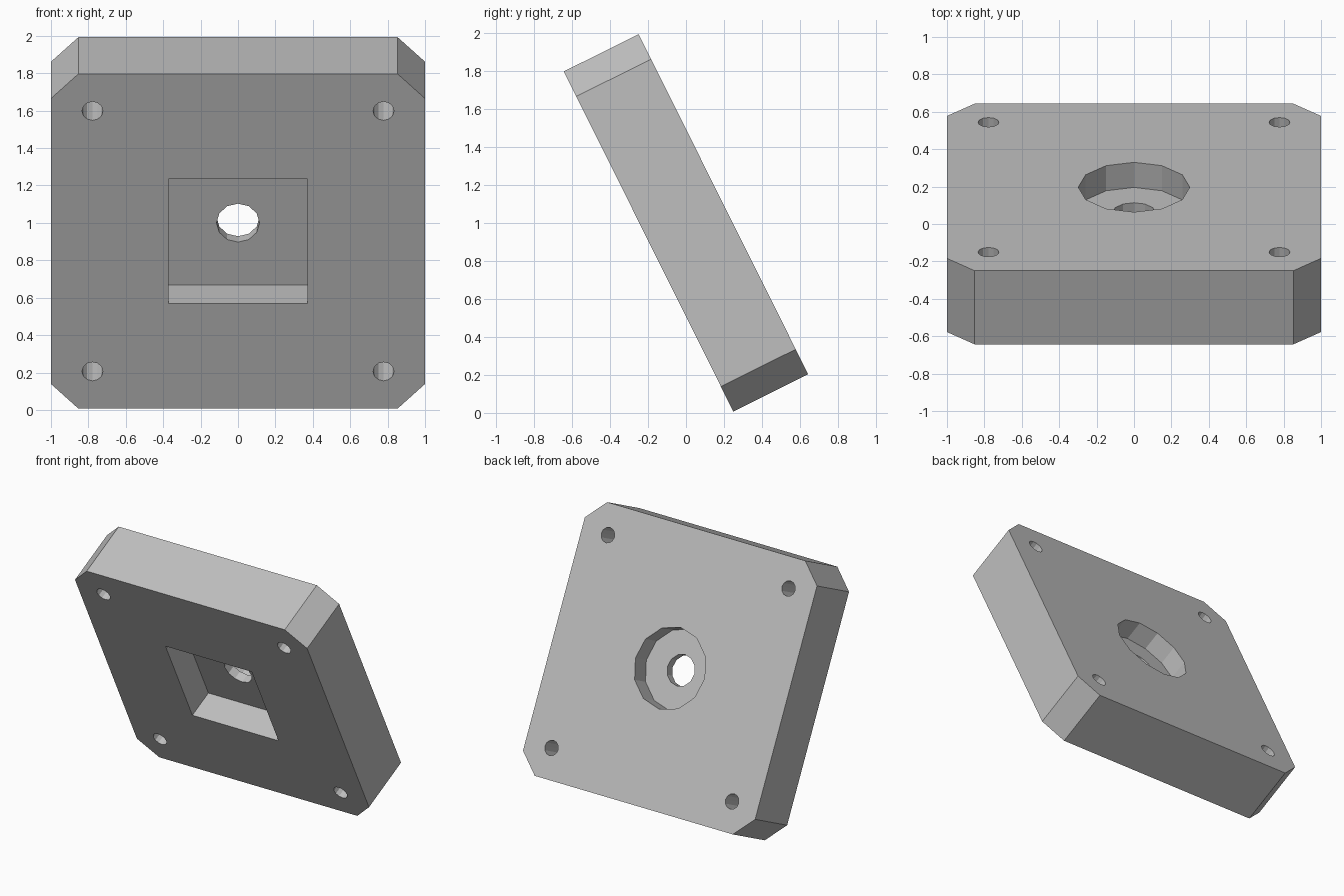
import bpy
import bmesh
from math import radians
from mathutils import Matrix

cube = bpy.data.objects.get("Cube")
if cube:
    bpy.data.objects.remove(cube, do_unlink=True)

HALF, THICK, CHAMFER = 1.0, 0.44, 0.147
FRONT, BACK = -THICK / 2, THICK / 2

grey = bpy.data.materials.new("plain grey")
grey.use_nodes = True
colour = (0.52, 0.52, 0.52, 1)
grey.diffuse_color = colour
grey.node_tree.nodes["Principled BSDF"].inputs["Base Color"].default_value = colour


def finish(name, bm):
    bmesh.ops.recalc_face_normals(bm, faces=bm.faces)
    mesh = bpy.data.meshes.new(name)
    bm.to_mesh(mesh)
    bm.free()
    mesh.materials.append(grey)
    obj = bpy.data.objects.new(name, mesh)
    bpy.context.collection.objects.link(obj)
    return obj


def box(name, size, y0, y1):
    bm = bmesh.new()
    place = Matrix.Translation((0, (y0 + y1) / 2, 0)) @ Matrix.Diagonal((size, y1 - y0, size, 1))
    bmesh.ops.create_cube(bm, size=1, matrix=place)
    return bm


def bore(name, x, z, radius, y0, y1):
    bm = bmesh.new()
    place = Matrix.Translation((x, (y0 + y1) / 2, z)) @ Matrix.Rotation(radians(90), 4, "X")
    bmesh.ops.create_cone(bm, cap_ends=True, segments=12, radius1=radius,
                          radius2=radius, depth=y1 - y0, matrix=place)
    return finish(name, bm)


# Square plate with chamfered corners
bm = box("plate", 2 * HALF, FRONT, BACK)
corners = [e for e in bm.edges if abs(e.verts[0].co.y - e.verts[1].co.y) > THICK / 2]
bmesh.ops.bevel(bm, geom=corners, offset=CHAMFER, segments=1, affect="EDGES")
plate = finish("plate", bm)

# Square front recess, round back recess, centre bore and four bolt holes
cutters = [
    finish("front_recess_cutter", box("recess", 0.742, FRONT - 0.1, FRONT + 0.22)),
    bore("back_recess_cutter", 0, 0, 0.298, BACK - 0.15, BACK + 0.1),
    bore("centre_bore_cutter", 0, 0, 0.115, FRONT - 0.2, BACK + 0.2),
]
for x in (-0.778, 0.778):
    for z in (-0.778, 0.778):
        cutters.append(bore("bolt_hole_cutter", x, z, 0.056, FRONT - 0.1, BACK + 0.1))

for cutter in cutters:
    cutter.hide_render = True
    mod = plate.modifiers.new(cutter.name, "BOOLEAN")
    mod.operation = "DIFFERENCE"
    mod.solver = "EXACT"
    mod.object = cutter

# Bake the cuts and drop the cutters
bpy.context.view_layer.update()
cut = bpy.data.meshes.new_from_object(plate.evaluated_get(bpy.context.evaluated_depsgraph_get()))
plate.modifiers.clear()
plate.data = cut
for cutter in cutters:
    bpy.data.objects.remove(cutter, do_unlink=True)
cut.materials.clear()
cut.materials.append(grey)
for face in cut.polygons:
    face.material_index = 0

# Lean the plate forward
cut.transform(Matrix.Translation((0, 0, 1)) @ Matrix.Rotation(radians(26.5), 4, "X"))
